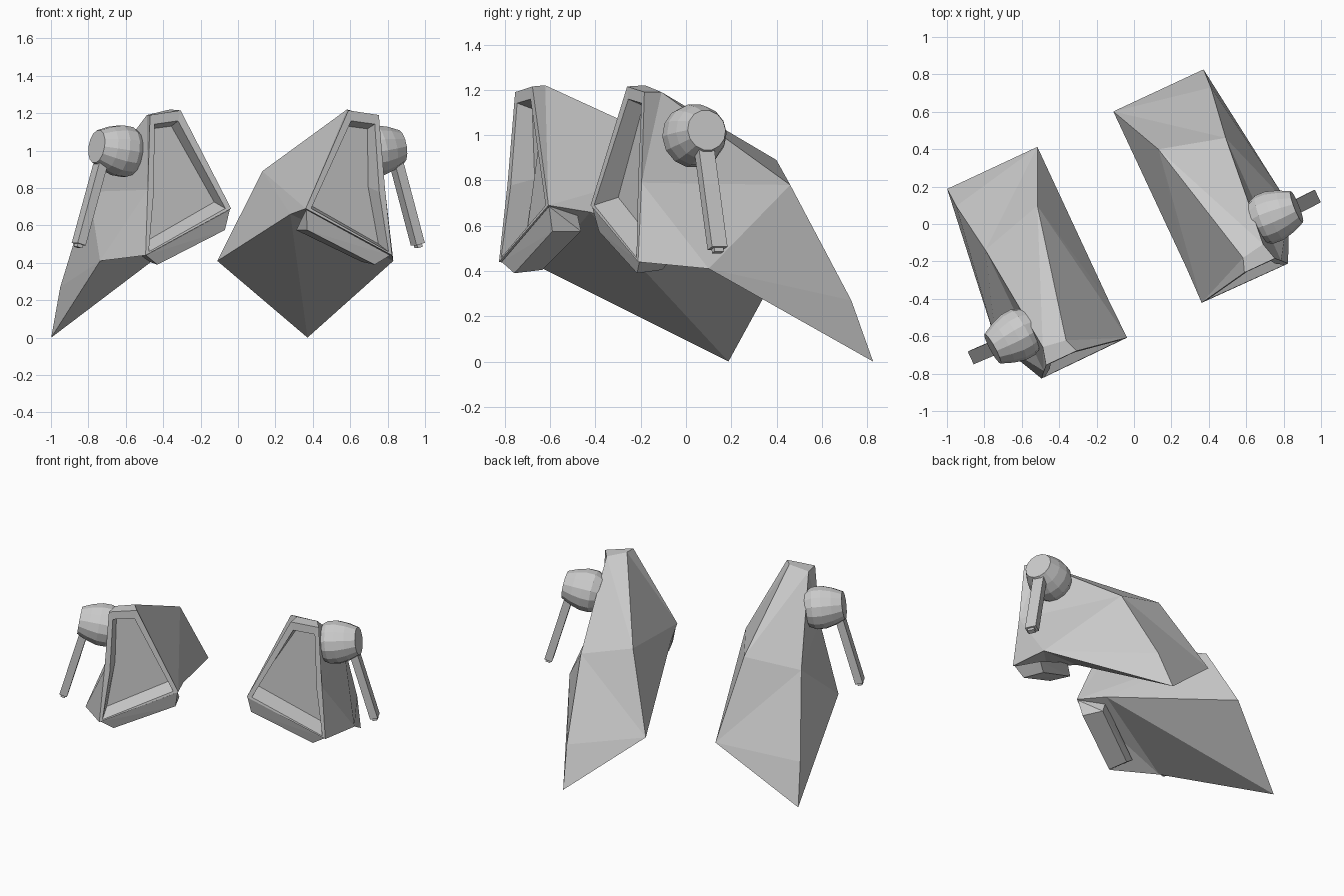
import bpy, bmesh, math
from mathutils import Vector, Matrix

cube = bpy.data.objects.get("Cube")
if cube:
    bpy.data.objects.remove(cube)

grey = bpy.data.materials.new("light grey")
grey.use_nodes = True
grey.diffuse_color = (0.6, 0.6, 0.6, 1)
grey.node_tree.nodes["Principled BSDF"].inputs["Base Color"].default_value = (0.6, 0.6, 0.6, 1)

TURN = Matrix.Rotation(math.radians(25), 4, 'Z')
AXIS = Matrix.Translation((-0.07, 0, 0))


def finish(bm, name, side):
    """Mirror the part to its side, turn it into place and make an object."""
    bmesh.ops.transform(bm, matrix=TURN @ AXIS @ Matrix.Diagonal((side, 1, 1, 1)), verts=bm.verts)
    bmesh.ops.recalc_face_normals(bm, faces=bm.faces)
    mesh = bpy.data.meshes.new(name)
    bm.to_mesh(mesh)
    bm.free()
    mesh.materials.append(grey)
    obj = bpy.data.objects.new(name, mesh)
    bpy.context.collection.objects.link(obj)


def hull(points):
    bm = bmesh.new()
    for p in points:
        bm.verts.new(p)
    bmesh.ops.convex_hull(bm, input=bm.verts)
    bmesh.ops.dissolve_limit(bm, angle_limit=0.02, verts=bm.verts, edges=bm.edges)
    return bm


def pod_body(side):
    bm = bmesh.new()
    vert = bm.verts.new

    # Corners of one pod: x grows outward, y backward
    front_in = vert((0.22, -0.535, 0.69))
    front_out = vert((0.727, -0.54, 0.44))
    front_mid = vert((0.70, -0.51, 0.79))
    top_in = vert((0.495, -0.485, 1.215))
    top_out = vert((0.675, -0.485, 1.19))
    crest_in = vert((0.522, -0.41, 1.22))
    crest_out = vert((0.65, -0.39, 1.19))
    back_in = vert((0.357, 0.307, 0.89))
    back_out = vert((0.709, 0.21, 0.78))
    rump = vert((0.751, 0.488, 0.27))
    tail_in = vert((0.224, 0.592, 0.41))
    tail_out = vert((0.756, 0.592, 0.0))
    belly_in = vert((0.225, -0.33, 0.66))
    belly_out = vert((0.865, -0.26, 0.41))

    # Front window panel, then a band of triangles for each side of the shell
    window = bm.faces.new((front_in, front_out, front_mid, top_out, top_in))
    bm.faces.new((top_in, top_out, crest_out, crest_in))
    strips = (
        # back
        (crest_in, crest_out, back_in, back_out, tail_in, rump, tail_out),
        # outer side
        (top_out, crest_out, front_mid, back_out, belly_out, rump),
        # inner side
        (top_in, crest_in, front_in, back_in, belly_in, tail_in),
        # underside
        (tail_in, tail_out, belly_in, belly_out, front_in, front_out),
    )
    for strip in strips:
        for corners in zip(strip, strip[1:], strip[2:]):
            bm.faces.new(corners)
    bm.faces.new((front_mid, front_out, belly_out))
    bm.faces.new((rump, tail_out, belly_out))
    bmesh.ops.recalc_face_normals(bm, faces=bm.faces)

    # Recess the window behind a raised frame, with a sloping sill
    bmesh.ops.inset_region(bm, faces=[window], thickness=0.035)
    for v in window.verts:
        v.co.z += -0.025 if v.co.z > 1 else -0.01
    bmesh.ops.inset_region(bm, faces=[window], thickness=0.015)
    for v in window.verts:
        v.co.y += 0.07 if v.co.z > 1 else 0.11
        v.co.z += -0.015 if v.co.z > 1 else 0.03
    finish(bm, "pod_body", side)


def front_lip(side):
    front = [(0.243, -0.505, 0.575), (0.641, -0.505, 0.39),
             (0.72, -0.53, 0.44), (0.225, -0.53, 0.685)]
    back = [(0.243, -0.365, 0.575), (0.625, -0.375, 0.405),
            (0.69, -0.365, 0.45), (0.285, -0.365, 0.655)]
    finish(hull(front + back), "front_lip", side)


def dome(side):
    # Rings of a faceted dome along a slightly raised outward axis
    start, end = Vector((0.665, -0.27, 0.985)), Vector((0.897, -0.285, 1.022))
    spin = (end - start).to_track_quat('Z', 'Y')
    bm = bmesh.new()
    rings = []
    for t, r in ((0, 0.115), (0.2, 0.138), (0.45, 0.138), (0.72, 0.12), (1, 0.09)):
        c = start.lerp(end, t)
        rings.append([bm.verts.new(c + spin @ Vector((r * math.cos(a), r * math.sin(a), 0)))
                      for a in (math.tau * i / 14 for i in range(14))])
    for a, b in zip(rings, rings[1:]):
        for i in range(14):
            j = (i + 1) % 14
            bm.faces.new((a[i], a[j], b[j], b[i]))
    bm.faces.new(rings[0])
    bm.faces.new(rings[-1])
    finish(bm, "pivot_dome", side)


def bar(name, side, top, bottom, width, depth):
    top, bottom = Vector(top), Vector(bottom)
    along = (bottom - top).normalized()
    across = Vector((0, 1, 0))
    out = along.cross(across).normalized()
    finish(hull([p + across * width * i / 2 + out * depth * j / 2
                 for p in (top, bottom) for i in (-1, 1) for j in (-1, 1)]), name, side)


for side in (1, -1):
    pod_body(side)
    front_lip(side)
    dome(side)
    bar("hanging_arm", side, (0.858, -0.285, 0.98), (1.0, -0.28, 0.50), 0.075, 0.05)
    bar("arm_tip", side, (0.997, -0.28, 0.51), (1.005, -0.28, 0.482), 0.045, 0.03)
